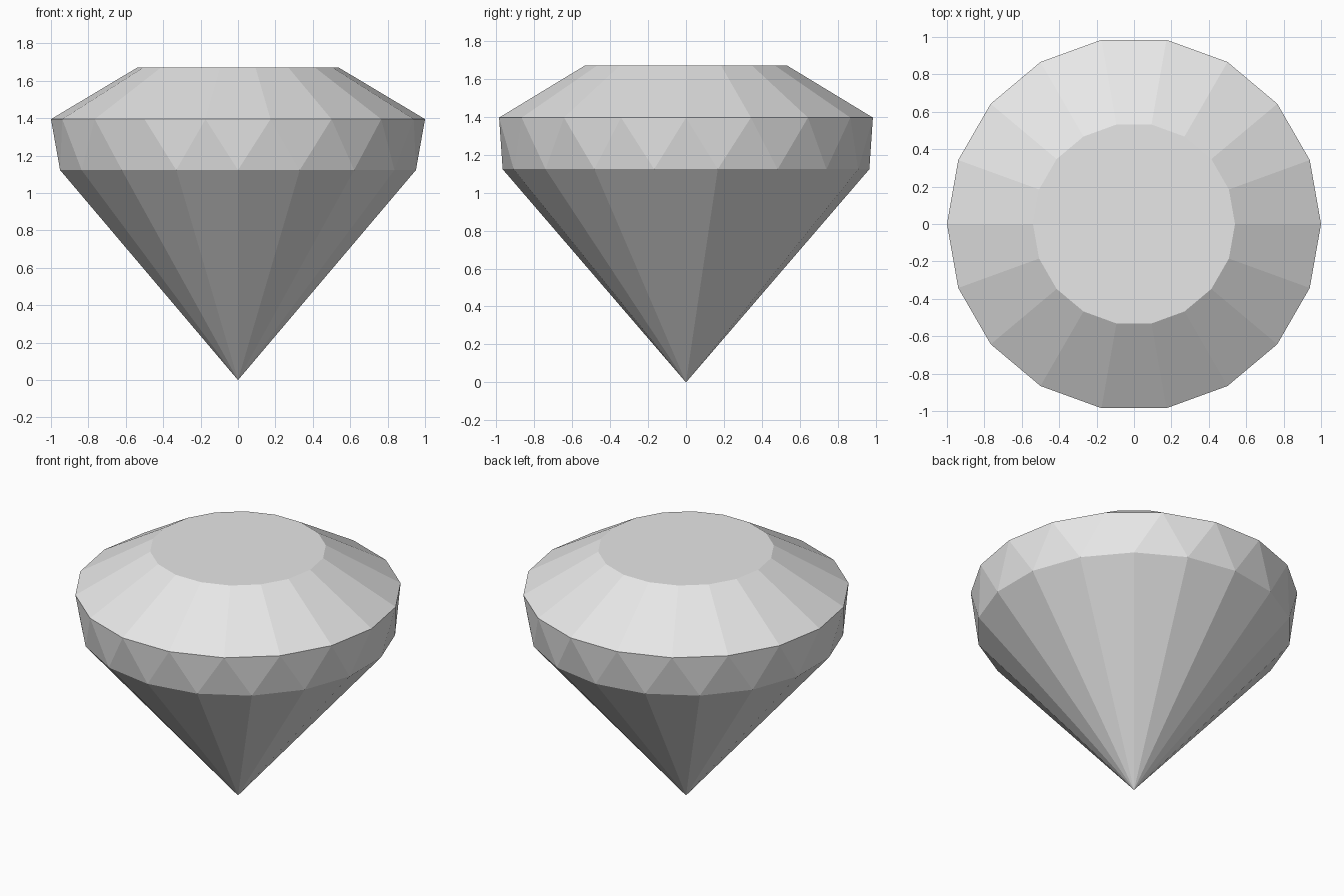
import bpy
import bmesh
from math import cos, sin, radians

SIDES = 18
STEP = 360 / SIDES

old = bpy.data.objects.get("Cube")
if old:
    bpy.data.objects.remove(old, do_unlink=True)

# Single stone colour
stone = bpy.data.materials.new("pale_grey_stone")
stone.use_nodes = True
colour = (0.8, 0.8, 0.8, 1)
stone.diffuse_color = colour
stone.node_tree.nodes["Principled BSDF"].inputs["Base Color"].default_value = colour

bm = bmesh.new()


def ring(radius, z, turn=0):
    """Regular ring of vertices, turned by a fraction of one side."""
    angles = [radians((i + turn) * STEP) for i in range(SIDES)]
    return [bm.verts.new((radius * cos(a), radius * sin(a), z)) for a in angles]


table = ring(0.54, 1.67)
girdle = ring(1.0, 1.395)
belt = ring(0.966, 1.123, 0.5)
tip = bm.verts.new((0, 0, 0))

# Flat table on top
bm.faces.new(table)
for i in range(SIDES):
    j = (i + 1) % SIDES
    # Crown facet
    bm.faces.new((girdle[i], girdle[j], table[j], table[i]))
    # Alternating triangles of the belt
    bm.faces.new((girdle[i], belt[i], girdle[j]))
    bm.faces.new((belt[i], belt[j], girdle[j]))
    # Pavilion facet running down to the tip
    bm.faces.new((tip, belt[j], belt[i]))

bmesh.ops.recalc_face_normals(bm, faces=bm.faces)
mesh = bpy.data.meshes.new("cut_gem")
bm.to_mesh(mesh)
bm.free()
mesh.materials.append(stone)

gem = bpy.data.objects.new("cut_gem", mesh)
bpy.context.collection.objects.link(gem)
